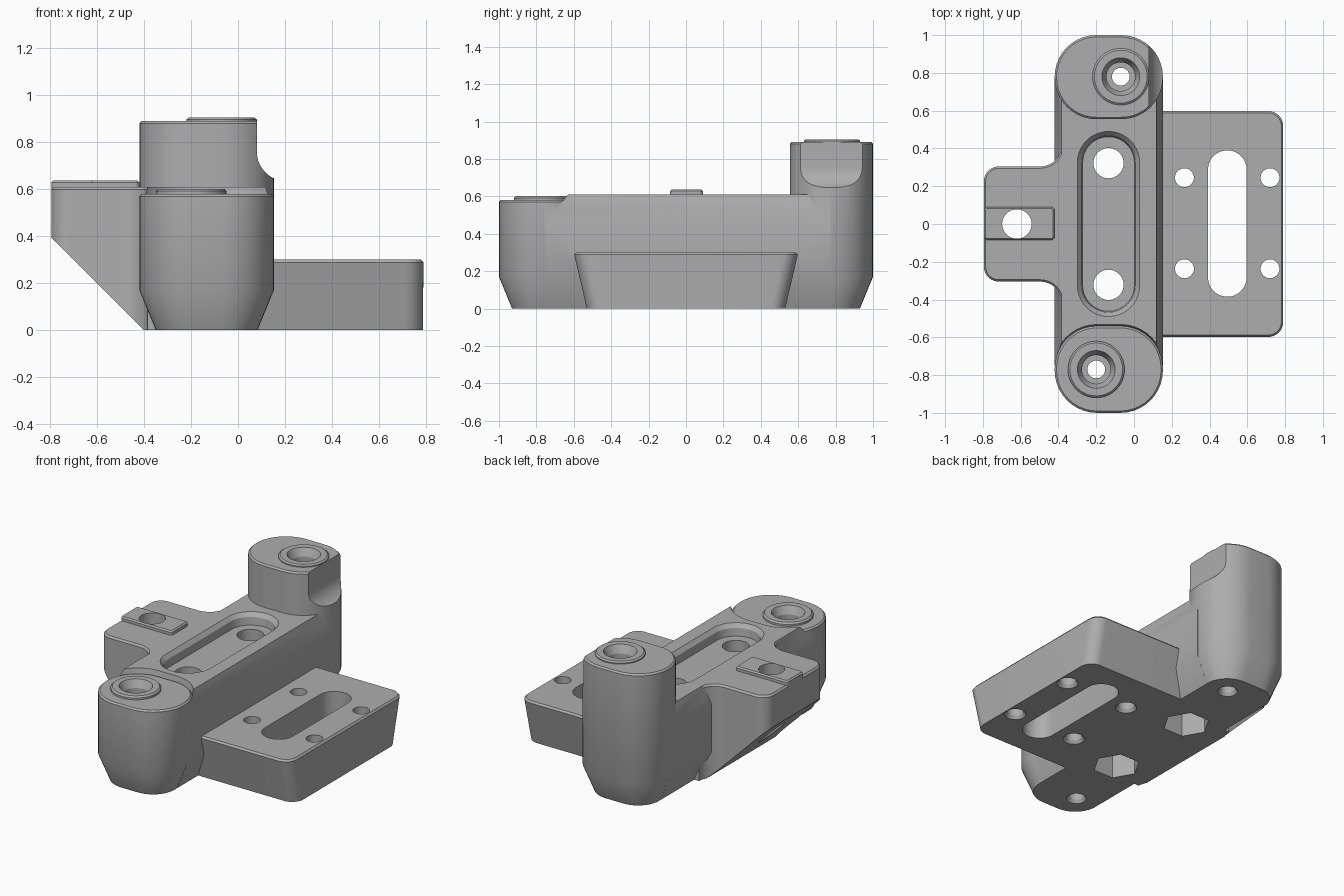
import bpy, bmesh, math
from mathutils import Vector

cube = bpy.data.objects.get("Cube")
if cube:
    bpy.data.objects.remove(cube)

grey = bpy.data.materials.new("matte grey")
grey.use_nodes = True
colour = (0.42, 0.42, 0.42, 1)
grey.diffuse_color = colour
grey.node_tree.nodes["Principled BSDF"].inputs["Base Color"].default_value = colour


def loft(name, rings):
    """Closed solid through matching rings of 3D points."""
    bm = bmesh.new()
    loops = [[bm.verts.new(p) for p in ring] for ring in rings]
    n = len(loops[0])
    for a, b in zip(loops, loops[1:]):
        for i in range(n):
            j = (i + 1) % n
            bm.faces.new((a[i], a[j], b[j], b[i]))
    bm.faces.new(loops[0][::-1])
    bm.faces.new(loops[-1])
    bmesh.ops.remove_doubles(bm, verts=bm.verts, dist=1e-5)
    bmesh.ops.recalc_face_normals(bm, faces=bm.faces)
    mesh = bpy.data.meshes.new(name)
    bm.to_mesh(mesh)
    bm.free()
    mesh.materials.append(grey)
    obj = bpy.data.objects.new(name, mesh)
    bpy.context.collection.objects.link(obj)
    return obj


def arc(cx, cy, r, start, end, seg=10):
    angles = [math.radians(start + (end - start) * i / seg) for i in range(seg + 1)]
    return [(cx + r * math.cos(a), cy + r * math.sin(a)) for a in angles]


def round_rect(x0, x1, y0, y1, r):
    pts = []
    for cx, cy, a in ((x1 - r, y1 - r, 0), (x0 + r, y1 - r, 90),
                      (x0 + r, y0 + r, 180), (x1 - r, y0 + r, 270)):
        pts += arc(cx, cy, r, a, a + 90)
    return pts


def stack(name, x0, x1, y0, y1, r, levels):
    """Rounded block; levels are (inset, height)."""
    return loft(name, [[(x, y, z) for x, y in
                        round_rect(x0 + d, x1 - d, y0 + d, y1 - d, r - d)]
                       for d, z in levels])


def turned(name, x, y, levels, sides=40):
    """Round or polygonal solid; levels are (radius, height)."""
    turn = [math.tau * i / sides for i in range(sides)]
    return loft(name, [[(x + r * math.cos(a), y + r * math.sin(a), z) for a in turn]
                       for r, z in levels])


def extrude_y(name, profile, y0, y1):
    return loft(name, [[(x, y, z) for x, z in profile] for y in (y0, y1)])


def combine(target, tool, operation):
    tool.hide_render = True
    mod = target.modifiers.new(operation.lower(), 'BOOLEAN')
    mod.operation, mod.solver, mod.object = operation, 'EXACT', tool
    bpy.context.view_layer.objects.active = target
    bpy.ops.object.modifier_apply(modifier=mod.name)
    bpy.data.objects.remove(tool)


L, R = -0.42, 0.153     # side planes of the body
TOP = 0.61              # deck height
FRONT_Z, REAR_Z = 0.58, 0.89
front_hole, rear_hole = (-0.2, -0.77), (-0.07, 0.78)

# Central beam with chamfered shoulders and a tapered foot
body = extrude_y("bracket_body", [
    (L + 0.07, 0), (R - 0.07, 0), (R, 0.17), (R, 0.48), (R - 0.035, TOP),
    (L + 0.035, TOP), (L, 0.48), (L, 0.17)], -0.75, 0.77)

# Side tab with filleted roots, sloping underside and raised pad
def tab_outline(d):
    x, y, r = -0.795 + d, 0.305 - d, 0.08 - d
    fillet = 0.11 + d
    upper = arc(-0.385 - 0.11, y + fillet, fillet, 360, 270)
    corner = arc(x + r, y - r, r, 90, 180)
    half = [(-0.25, y + fillet)] + upper + corner
    return half + [(px, -py) for px, py in reversed(half)]

tab = loft("side_tab", [[(x, y, z) for x, y in tab_outline(d)]
                        for d, z in ((0, 0), (0, TOP - 0.012), (0.01, TOP))])
combine(tab, extrude_y("slope_cutter", [(-1.2, 0.8), (-0.36, -0.04), (-0.36, -0.3),
                                       (-1.2, -0.3)], -0.6, 0.6), 'DIFFERENCE')
combine(body, tab, 'UNION')
combine(body, stack("tab_pad", -0.795, -0.42, -0.085, 0.09, 0.02,
                    [(0, 0.5), (0, 0.628), (0.008, 0.637)]), 'UNION')

# Slotted mounting plate with undercut ends
plate_rings = []
for x1, y1, r, z in ((0.787, 0.53, 0.08, 0), (0.79, 0.598, 0.08, 0.288),
                     (0.78, 0.588, 0.07, 0.3)):
    plate_rings.append([(x, y, z) for x, y in round_rect(-0.1, x1, -y1, y1, r)])
combine(body, loft("mounting_plate", plate_rings), 'UNION')

# Front post, let into the end of the beam
combine(body, stack("post_clearance", L - 0.01, R + 0.01, -1.01, -0.53, 0.235,
                    [(0.01, FRONT_Z - 0.01), (0, FRONT_Z + 0.04), (0, 1)]), 'DIFFERENCE')
combine(body, stack("front_post", L, R, -1, -0.54, 0.225,
                    [(0.07, 0), (0, 0.17), (0, FRONT_Z - 0.01), (0.01, FRONT_Z)]), 'UNION')
combine(body, turned("front_boss", *front_hole,
                     [(0.15, 0.4), (0.15, 0.592), (0.14, 0.602)]), 'UNION')

# Tall rear post with a scooped relief on its side
rear = stack("rear_post", L, R, 0.555, 1, 0.22,
             [(0.07, 0), (0, 0.17), (0, REAR_Z - 0.01), (0.01, REAR_Z)])
combine(rear, turned("rear_boss", *rear_hole,
                     [(0.15, 0.8), (0.15, 0.897), (0.14, 0.905)]), 'UNION')
scoop = arc(0.205, 0.76, 0.125, 180, 270) + [(0.4, 0.635), (0.4, 1.2), (0.08, 1.2)]
combine(rear, extrude_y("scoop_cutter", scoop, 0.3, 1.3), 'DIFFERENCE')
combine(body, rear, 'UNION')

# Recessed channel in the deck
combine(body, stack("channel_cutter", -0.3, 0.03, -0.49, 0.49, 0.165,
                    [(0.028, 0.535), (0.022, 0.585), (0, TOP), (0, 0.7)]), 'DIFFERENCE')

# Bolt holes with hexagonal nut pockets below
for y in (-0.322, 0.322):
    combine(body, turned("bolt_hole", -0.135, y, [(0.08, -0.1), (0.08, 0.8)]), 'DIFFERENCE')
    combine(body, turned("nut_pocket", -0.135, y, [(0.14, -0.1), (0.14, 0.25)], 6),
            'DIFFERENCE')

# Counterbored holes through both posts
for (x, y), top in ((front_hole, 0.602), (rear_hole, 0.905)):
    combine(body, turned("post_hole", x, y, [
        (0.065, -0.01), (0.047, 0.02), (0.047, top - 0.16), (0.076, top - 0.16),
        (0.076, top - 0.05), (0.1, top), (0.1, top + 0.1)]), 'DIFFERENCE')

# Tab hole, plate slot and plate screw holes
combine(body, turned("tab_hole", -0.62, 0, [(0.078, -0.1), (0.078, 0.8)]), 'DIFFERENCE')
combine(body, stack("slot_cutter", 0.392, 0.596, -0.385, 0.39, 0.102,
                    [(0, -0.1), (0, 0.5)]), 'DIFFERENCE')
for x in (0.267, 0.72):
    for y in (-0.237, 0.245):
        combine(body, turned("screw_hole", x, y, [
            (0.07, -0.01), (0.05, 0.02), (0.05, 0.5)]), 'DIFFERENCE')

# Smooth curved walls, keep machined edges crisp
bpy.ops.object.select_all(action='DESELECT')
body.select_set(True)
bpy.context.view_layer.objects.active = body
bpy.ops.object.shade_smooth_by_angle(angle=math.radians(25))
